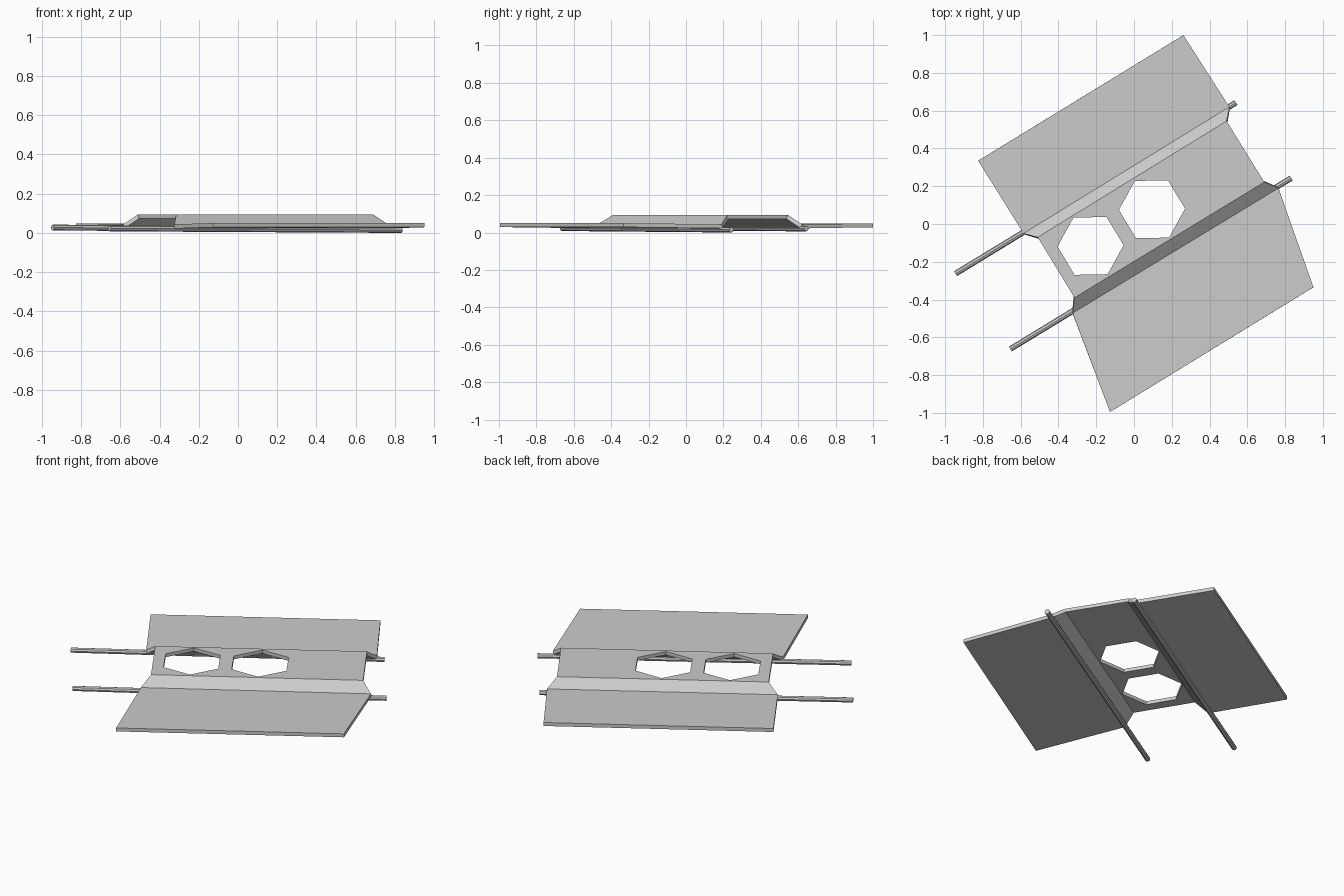
import bpy, bmesh
from mathutils import Vector

if "Cube" in bpy.data.objects:
    bpy.data.objects.remove(bpy.data.objects["Cube"])

# Folded sheet: (left end, right end) of each crease, back to front
creases = [
    ((-0.825, 0.335, 0.049), (0.262, 1.0, 0.049)),
    ((-0.585, -0.05, 0.044), (0.505, 0.62, 0.044)),
    ((-0.51, -0.07, 0.094), (0.49, 0.545, 0.094)),
    ((-0.315, -0.39, 0.094), (0.69, 0.222, 0.094)),
    ((-0.325, -0.472, 0.044), (0.765, 0.19, 0.044)),
    ((-0.127, -0.995, 0.05), (0.95, -0.335, 0.05)),
]
bm = bmesh.new()
rows = [(bm.verts.new(a), bm.verts.new(b)) for a, b in creases]
for (l0, r0), (l1, r1) in zip(rows, rows[1:]):
    bm.faces.new((l0, l1, r1, r0))
mesh = bpy.data.meshes.new("folded_sheet")
bm.to_mesh(mesh)
bm.free()
sheet = bpy.data.objects.new("folded_sheet", mesh)
bpy.context.collection.objects.link(sheet)
solid = sheet.modifiers.new("thickness", 'SOLIDIFY')
solid.thickness = 0.021
solid.offset = -1
solid.use_even_offset = True

# Hexagonal openings in the raised middle
for i, (x, y) in enumerate([(-0.23, -0.116), (0.095, 0.078)]):
    bpy.ops.mesh.primitive_cylinder_add(
        vertices=6, radius=0.175, depth=0.4, location=(x, y, 0.08),
        rotation=(0, 0, 0.5236 + 0.02))
    cutter = bpy.context.object
    cutter.name = f"hole_cutter_{i + 1}"
    cutter.hide_render = True
    cutter.hide_set(True)
    cut = sheet.modifiers.new("hexagonal_hole", 'BOOLEAN')
    cut.operation = 'DIFFERENCE'
    cut.solver = 'EXACT'
    cut.object = cutter


# Rods running under the two lower creases
def rod(name, a, b, radius=0.015):
    a, b = Vector(a), Vector(b)
    bpy.ops.mesh.primitive_cylinder_add(
        vertices=8, radius=radius, depth=(b - a).length, location=(a + b) / 2)
    ob = bpy.context.object
    ob.name = name
    ob.rotation_euler = (b - a).to_track_quat('Z', 'Y').to_euler()


rod("back_rod", (-0.945, -0.263, 0.027), (0.54, 0.643, 0.021))
rod("front_rod", (-0.655, -0.662, 0.023), (0.832, 0.243, 0.015))

# Turn the cutters so that each opening has points at left and right
for ob in bpy.data.objects:
    if ob.name.startswith("hole_cutter"):
        xs = [(ob.rotation_euler.to_matrix() @ v.co).x for v in ob.data.vertices]
        if max(xs) < 0.17:
            ob.rotation_euler.z += 0.5236
